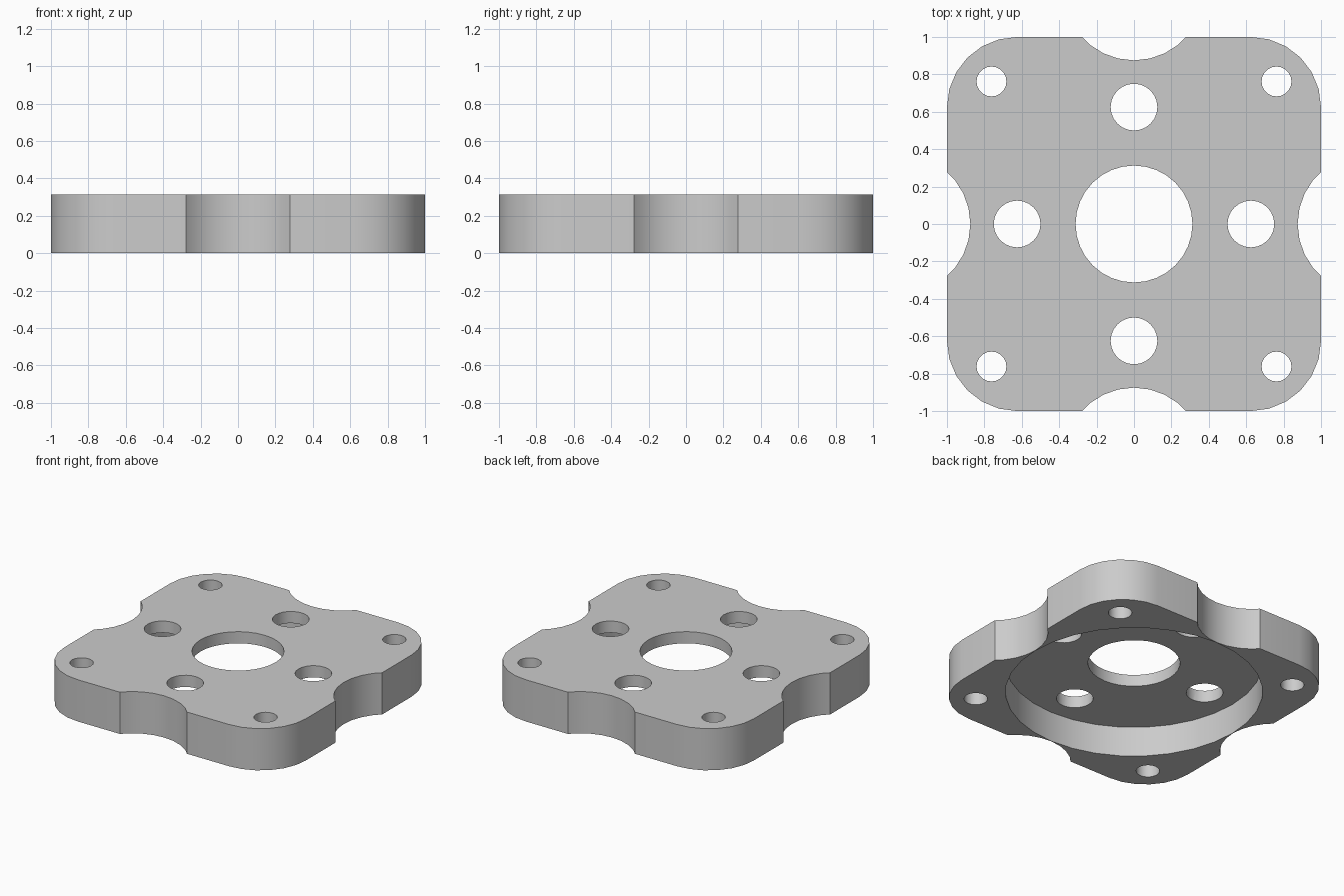
import bpy
import math

cube = bpy.data.objects.get("Cube")
if cube:
    bpy.data.objects.remove(cube, do_unlink=True)

HEIGHT = 0.3125
POCKET_DEPTH = 0.225

grey = bpy.data.materials.new("light grey metal")
grey.use_nodes = True
grey.diffuse_color = (0.6, 0.6, 0.6, 1)
grey.node_tree.nodes["Principled BSDF"].inputs["Base Color"].default_value = (0.6, 0.6, 0.6, 1)


def apply_modifier(obj, mod):
    bpy.context.view_layer.objects.active = obj
    bpy.ops.object.modifier_apply(modifier=mod.name)


def cut_cylinder(target, x, y, radius, sides, bottom=-0.2, top=0.6):
    """Remove a vertical cylinder from the target."""
    bpy.ops.mesh.primitive_cylinder_add(
        vertices=sides, radius=radius, depth=top - bottom,
        location=(x, y, (top + bottom) / 2))
    cutter = bpy.context.object
    cutter.hide_render = True
    cutter.data.materials.append(grey)
    mod = target.modifiers.new("cut", "BOOLEAN")
    mod.operation = "DIFFERENCE"
    mod.solver = "EXACT"
    mod.object = cutter
    apply_modifier(target, mod)
    bpy.data.objects.remove(cutter, do_unlink=True)


# Square block with rounded vertical corners
bpy.ops.mesh.primitive_cube_add(size=2, location=(0, 0, HEIGHT / 2))
plate = bpy.context.object
plate.name = "mounting_plate"
plate.data.name = "mounting_plate"
plate.scale.z = HEIGHT / 2
bpy.ops.object.transform_apply(location=True, rotation=False, scale=True)
plate.data.materials.append(grey)

weights = plate.data.attributes.new("bevel_weight_edge", "FLOAT", "EDGE")
for edge in plate.data.edges:
    a, b = (plate.data.vertices[i].co for i in edge.vertices)
    weights.data[edge.index].value = 1.0 if abs(a.z - b.z) > 0.1 else 0.0
bevel = plate.modifiers.new("round corners", "BEVEL")
bevel.limit_method = "WEIGHT"
bevel.width = 0.375
bevel.segments = 6
apply_modifier(plate, bevel)

# Round pocket in the underside, leaving a thin web on top
cut_cylinder(plate, 0, 0, 0.872, 32, top=POCKET_DEPTH)

# Central bore
cut_cylinder(plate, 0, 0, 0.3125, 32)

# Edge scallops, bolt holes and corner holes on each quarter
for quarter in range(4):
    angle = quarter * math.pi / 2
    c, s = math.cos(angle), math.sin(angle)
    cut_cylinder(plate, 1.25 * c, 1.25 * s, 0.375, 28)
    cut_cylinder(plate, 0.625 * c, 0.625 * s, 0.125, 24)
    cut_cylinder(plate, 0.762 * (c - s), 0.762 * (c + s), 0.08, 20)

# Smooth curved walls, crisp rims
bpy.ops.object.select_all(action="DESELECT")
plate.select_set(True)
bpy.context.view_layer.objects.active = plate
bpy.ops.object.shade_smooth_by_angle(angle=math.radians(30))
